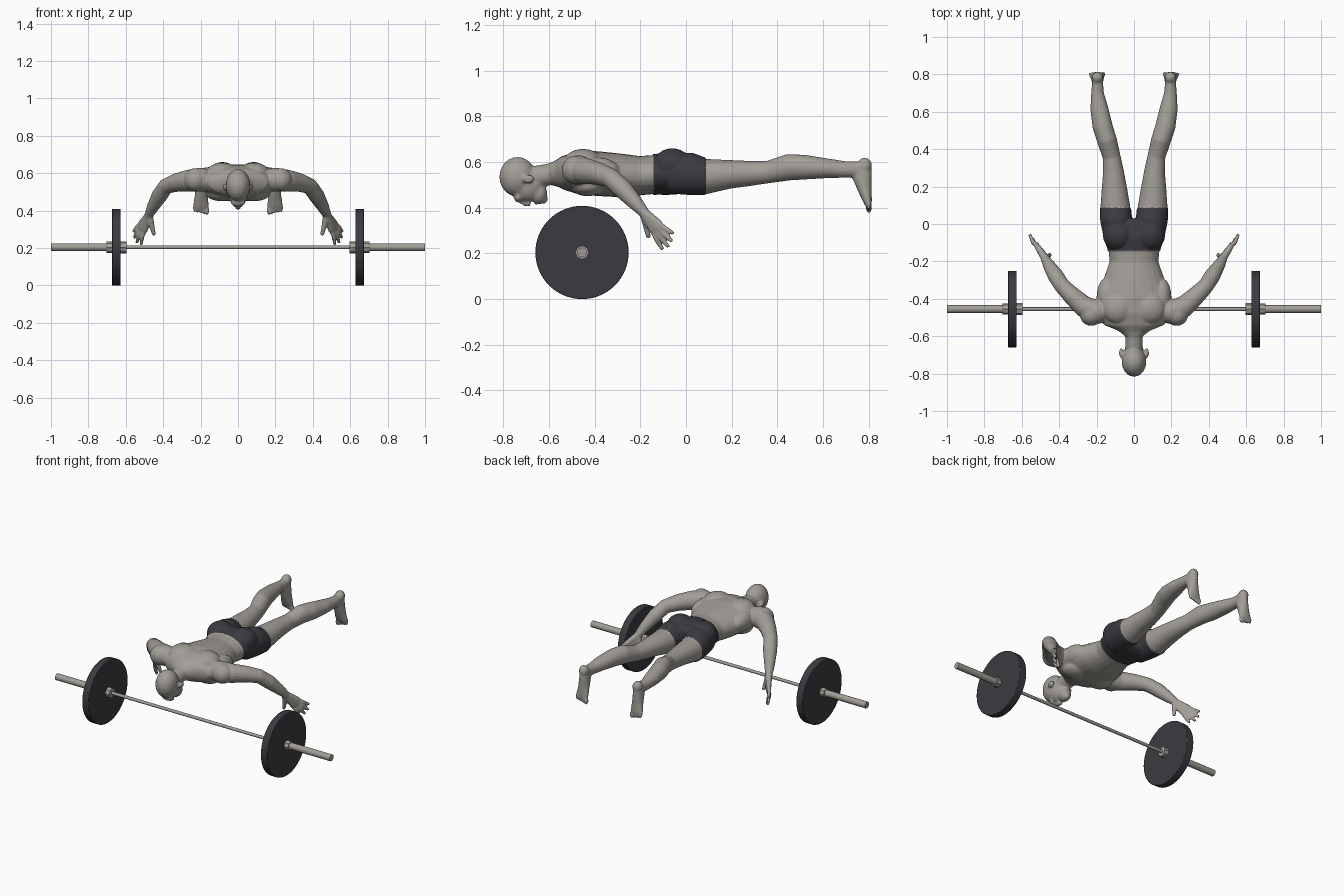
import bpy
import bmesh
from math import cos, sin, pi
from mathutils import Vector, Matrix

cube = bpy.data.objects.get("Cube")
if cube:
    bpy.data.objects.remove(cube)


def make_material(name, colour):
    mat = bpy.data.materials.new(name)
    mat.use_nodes = True
    mat.diffuse_color = (*colour, 1)
    shader = next(n for n in mat.node_tree.nodes if n.type == 'BSDF_PRINCIPLED')
    shader.inputs["Base Color"].default_value = (*colour, 1)
    return mat


warm_grey = make_material("warm grey", (.36, .34, .31))
charcoal = make_material("charcoal", (.045, .042, .052))


def make_object(name, bm, materials):
    bmesh.ops.recalc_face_normals(bm, faces=bm.faces)
    mesh = bpy.data.meshes.new(name)
    bm.to_mesh(mesh)
    bm.free()
    for mat in materials:
        mesh.materials.append(mat)
    ob = bpy.data.objects.new(name, mesh)
    bpy.context.collection.objects.link(ob)
    return ob


def shade(ob, angle):
    bpy.ops.object.select_all(action='DESELECT')
    ob.select_set(True)
    bpy.context.view_layer.objects.active = ob
    bpy.ops.object.shade_smooth_by_angle(angle=angle)


def loft(bm, rings, side=1, sides=24):
    """Closed tube through rings of (x, y, z, half width, half depth)."""
    centres = [Vector((r[0] * side, r[1], r[2])) for r in rings]
    loops = []
    for i, ring in enumerate(rings):
        before, after = centres[max(i - 1, 0)], centres[min(i + 1, len(rings) - 1)]
        along = (after - before).normalized()
        across = Vector((1, 0, 0))
        across = (across - along * across.dot(along)).normalized()
        up = along.cross(across)
        loops.append([bm.verts.new(centres[i]
                                   + across * ring[3] * cos(2 * pi * k / sides)
                                   + up * ring[4] * sin(2 * pi * k / sides))
                      for k in range(sides)])
    for a, b in zip(loops, loops[1:]):
        for k in range(sides):
            n = (k + 1) % sides
            bm.faces.new((a[k], a[n], b[n], b[k]))
    bm.faces.new(loops[0])
    bm.faces.new(loops[-1])


def blob(bm, centre, size, side=1):
    """Ellipsoid used for muscle and bone masses."""
    place = Matrix.Translation((centre[0] * side, centre[1], centre[2]))
    bmesh.ops.create_uvsphere(bm, u_segments=20, v_segments=12, radius=1,
                              matrix=place @ Matrix.Diagonal((*size, 1)))


def limb(bm, points, radii, side):
    """Round tube with ball ends."""
    loft(bm, [(*p, r, r) for p, r in zip(points, radii)], side, 16)
    for p, r in ((points[0], radii[0]), (points[-1], radii[-1])):
        blob(bm, p, (r, r, r), side)


body = bmesh.new()

# Torso and neck, from head to hips
loft(body, [
    (0, -.68, .53, .045, .05),
    (0, -.60, .545, .047, .047),
    (0, -.57, .548, .085, .056),
    (0, -.54, .552, .16, .073),
    (0, -.48, .553, .205, .092),
    (0, -.40, .55, .195, .098),
    (0, -.30, .542, .165, .096),
    (0, -.20, .54, .13, .086),
    (0, -.14, .545, .137, .085),
    (0, -.07, .55, .16, .09),
    (0, .00, .545, .165, .08),
    (0, .025, .545, .12, .06)])

# Head: skull, face, jaw, brow and nose
blob(body, (0, -.737, .535), (.066, .08, .087))
blob(body, (0, -.695, .495), (.054, .075, .07))
blob(body, (0, -.645, .462), (.04, .038, .047))
blob(body, (0, -.625, .438), (.022, .02, .022))
blob(body, (0, -.735, .445), (.04, .018, .022))
loft(body, [(0, -.73, .432, .008, .01), (0, -.70, .418, .012, .014),
            (0, -.682, .42, .018, .014)])
blob(body, (0, -.655, .425), (.02, .012, .012))

for side in (1, -1):
    blob(body, (.068, -.69, .525), (.012, .027, .019), side)    # ear
    blob(body, (.085, -.45, .60), (.085, .085, .057), side)     # shoulder blade
    blob(body, (.085, -.43, .495), (.09, .075, .045), side)     # chest
    blob(body, (.15, -.39, .56), (.05, .10, .06), side)         # flank
    blob(body, (.083, -.06, .585), (.08, .08, .071), side)      # buttock
    blob(body, (.228, -.485, .565), (.062, .06, .062), side)    # shoulder cap

    # Leg from hip to ankle
    loft(body, [
        (.088, -.07, .55, .07, .085),
        (.095, .02, .548, .082, .089),
        (.10, .09, .536, .08, .077),
        (.105, .19, .546, .068, .063),
        (.11, .28, .55, .056, .055),
        (.12, .36, .556, .048, .049),
        (.145, .45, .577, .053, .058),
        (.168, .52, .577, .054, .054),
        (.186, .62, .572, .048, .043),
        (.195, .70, .567, .034, .036),
        (.195, .75, .567, .03, .035),
        (.195, .785, .573, .028, .03)], side)

    # Foot, heel and toes
    blob(body, (.195, .782, .583), (.031, .032, .036), side)
    loft(body, [
        (.195, .762, .59, .028, .045),
        (.195, .77, .54, .031, .044),
        (.196, .782, .48, .035, .031),
        (.198, .794, .43, .042, .02),
        (.198, .799, .41, .041, .014)], side)
    for toe in range(5):
        x = .165 + toe * .017
        size = .014 - toe * .001
        blob(body, (x, .80, .40 + toe * .004), (size * .8, size, .024), side)

    # Arm from shoulder through elbow to wrist
    limb(body, [(.20, -.47, .565), (.27, -.44, .56), (.33, -.385, .55),
                (.385, -.33, .53), (.42, -.275, .48), (.455, -.22, .42),
                (.475, -.185, .38)],
         [.065, .058, .05, .043, .043, .033, .024], side)

    # Palm, thumb and spread fingers
    wrist = Vector((.475, -.185, .38))
    tips = [(.556, -.06, .29), (.554, -.065, .257), (.54, -.08, .232), (.517, -.105, .222)]
    for i, tip in enumerate(tips):
        tip = Vector(tip)
        knuckle = wrist.lerp(tip, .52)
        limb(body, [wrist, knuckle], [.021, .016], side)
        bend = knuckle.lerp(tip, .5) + Vector((.005, -.005, 0))
        limb(body, [knuckle, bend, tip], [.012, .0115, .0095], side)
    limb(body, [wrist, (.462, -.175, .325), (.45, -.165, .275)], [.02, .015, .011], side)

figure = make_object("figure", body, (warm_grey, charcoal))

# Fuse the masses into one soft skin
remesh = figure.modifiers.new("fuse", 'REMESH')
remesh.mode = 'VOXEL'
remesh.voxel_size = .006
soften = figure.modifiers.new("soften", 'SMOOTH')
soften.factor = .5
soften.iterations = 5
graph = bpy.context.evaluated_depsgraph_get()
skin = bpy.data.meshes.new_from_object(figure.evaluated_get(graph))
figure.modifiers.clear()
figure.data = skin


# Shorts: dark band around hips and upper thighs, slightly raised
def in_shorts(p):
    return -.143 < p.y < .085 and abs(p.x) < .3


for face in skin.polygons:
    face.material_index = 1 if in_shorts(face.center) else 0
lifted = [(v, v.normal.copy()) for v in skin.vertices if in_shorts(v.co)]
for vert, normal in lifted:
    vert.co += normal * .004
shade(figure, pi)

# Barbell
BAR_Y, BAR_Z = -.455, .204


def rod(name, start, end, radius, sides, mat, bevel=0):
    bm = bmesh.new()
    place = Matrix.Translation(((start + end) / 2, BAR_Y, BAR_Z)) @ Matrix.Rotation(pi / 2, 4, 'Y')
    bmesh.ops.create_cone(bm, cap_ends=True, segments=sides, radius1=radius,
                          radius2=radius, depth=abs(end - start), matrix=place)
    ob = make_object(name, bm, (mat,))
    if bevel:
        mod = ob.modifiers.new("rim", 'BEVEL')
        mod.width = bevel
        mod.segments = 2
    shade(ob, pi / 6)


rod("bar", -.62, .62, .01, 20, warm_grey)
for label, side in (("left", 1), ("right", -1)):
    rod(label + "_plate", side * .627, side * .674, .204, 64, charcoal, .003)
    rod(label + "_inner_collar", side * .597, side * .628, .032, 8, warm_grey)
    rod(label + "_outer_collar", side * .673, side * .704, .03, 8, warm_grey)
    rod(label + "_sleeve", side * .61, side, .021, 24, warm_grey)
